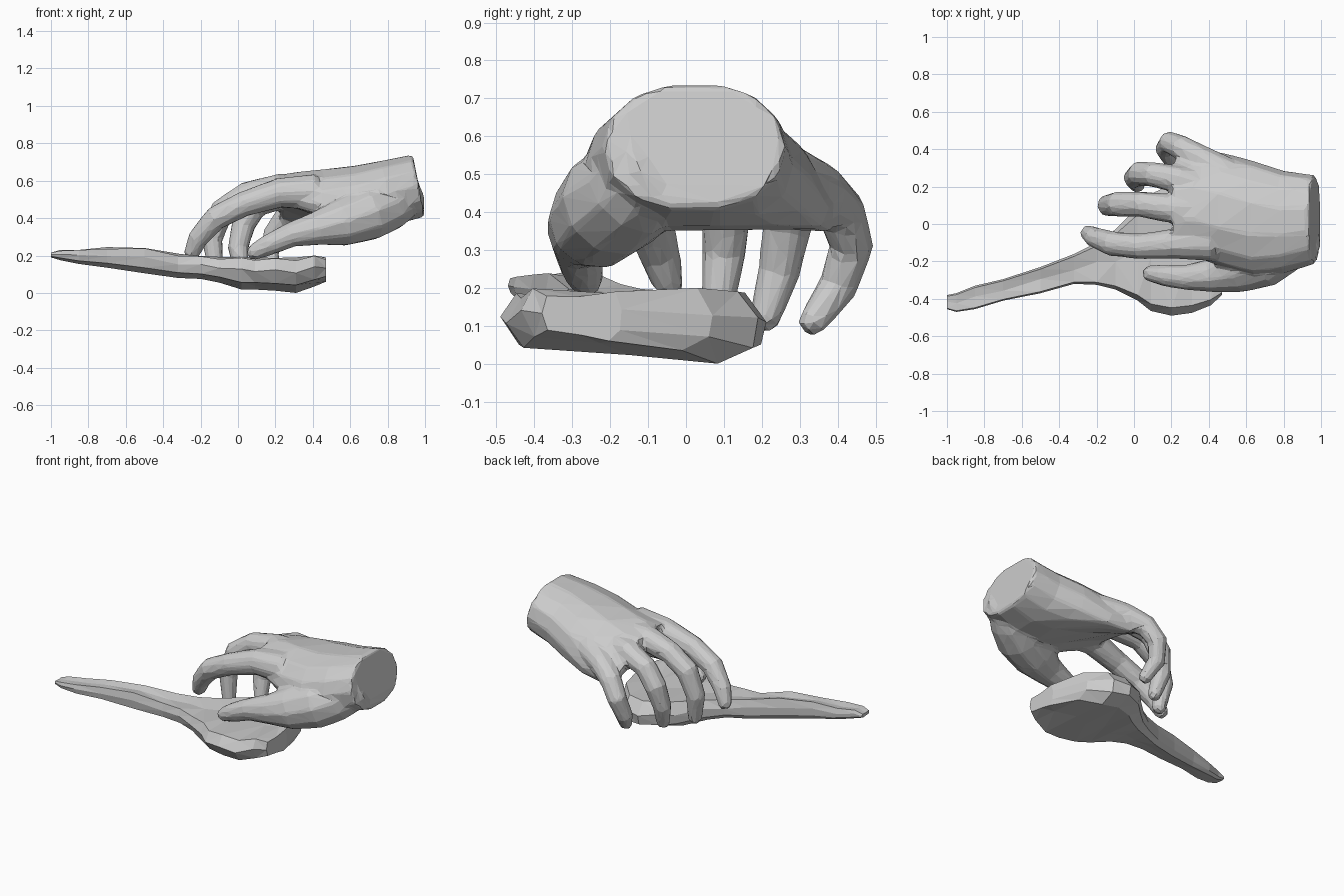
import bpy, bmesh
from math import cos, sin, pi
from mathutils import Vector


def loft(bm, rings):
    """Skin a list of equal-sized point rings and cap both ends."""
    rows = [[bm.verts.new(p) for p in ring] for ring in rings]
    n = len(rows[0])
    for a, b in zip(rows, rows[1:]):
        for i in range(n):
            j = (i + 1) % n
            bm.faces.new((a[i], a[j], b[j], b[i]))
    bm.faces.new(rows[0][::-1])
    bm.faces.new(rows[-1])


def digit(bm, path, n=10):
    """Tapered bent tube with a rounded tip; path = (x, y, z, radius)."""
    pts = [Vector(p[:3]) for p in path]
    rad = [p[3] for p in path]
    end = (pts[-1] - pts[-2]).normalized()
    pts.append(pts[-1] + end * rad[-1] * 0.6)
    rad.append(rad[-1] * 0.6)
    rings = []
    for i, (p, r) in enumerate(zip(pts, rad)):
        t = (pts[min(i + 1, len(pts) - 1)] - pts[max(i - 1, 0)]).normalized()
        u = Vector((0, 1, 0))
        u = (u - t * u.dot(t)).normalized()
        v = t.cross(u)
        rings.append([p + r * (u * cos(2 * pi * k / n) + v * sin(2 * pi * k / n))
                      for k in range(n)])
    loft(bm, rings)


def finish(bm, name):
    bmesh.ops.recalc_face_normals(bm, faces=bm.faces[:])
    me = bpy.data.meshes.new(name)
    bm.to_mesh(me)
    bm.free()
    ob = bpy.data.objects.new(name, me)
    bpy.context.collection.objects.link(ob)
    return ob


# Hand: wrist and palm, arched across the knuckles
hand = bmesh.new()
palm = [  # x, y min, y max, z min, z max, arch, roundness power
    (0.967, -0.215, 0.262, 0.405, 0.743, 0.0, 0.92),
    (0.80, -0.265, 0.285, 0.36, 0.71, 0.1, 0.9),
    (0.65, -0.285, 0.335, 0.35, 0.685, 0.4, 0.85),
    (0.48, -0.235, 0.38, 0.385, 0.665, 0.9, 0.8),
    (0.32, -0.175, 0.40, 0.44, 0.648, 1.2, 0.8),
    (0.22, -0.13, 0.35, 0.475, 0.63, 1.2, 0.8)]
rings = []
for x, y0, y1, z0, z1, arch, power in palm:
    ring = []
    cy, cz, hy, hz = (y0 + y1) / 2, (z0 + z1) / 2, (y1 - y0) / 2, (z1 - z0) / 2
    for k in range(14):
        c, s = cos(2 * pi * k / 14), sin(2 * pi * k / 14)
        y = cy + hy * abs(c) ** power * (1 if c > 0 else -1)
        dz = hz * abs(s) ** power * (1 if s > 0 else -1)
        ring.append((x - 0.2 * dz, y, cz + dz - arch * (y - 0.03) ** 2))
    rings.append(ring)
loft(hand, rings)

# Thumb with its fleshy base, then the four curled fingers
digits = [
    [(0.93, -0.05, 0.545, 0.11), (0.81, -0.13, 0.465, 0.135), (0.70, -0.19, 0.425, 0.148),
     (0.55, -0.24, 0.375, 0.13), (0.42, -0.275, 0.345, 0.093), (0.28, -0.285, 0.31, 0.068),
     (0.16, -0.275, 0.255, 0.059), (0.075, -0.262, 0.213, 0.042)],
    [(0.42, -0.10, 0.54, 0.10), (0.22, -0.105, 0.535, 0.082), (0.03, -0.12, 0.475, 0.069),
     (-0.12, -0.105, 0.40, 0.067), (-0.215, -0.07, 0.29, 0.056), (-0.25, -0.045, 0.205, 0.042)],
    [(0.42, 0.06, 0.55, 0.09), (0.22, 0.08, 0.56, 0.08), (0.04, 0.105, 0.525, 0.069),
     (-0.085, 0.107, 0.44, 0.069), (-0.14, 0.10, 0.29, 0.059), (-0.12, 0.08, 0.13, 0.043)],
    [(0.42, 0.19, 0.52, 0.085), (0.25, 0.235, 0.525, 0.075), (0.10, 0.265, 0.47, 0.067),
     (0.03, 0.27, 0.37, 0.067), (0.0, 0.245, 0.24, 0.057), (0.02, 0.205, 0.11, 0.041)],
    [(0.50, 0.265, 0.49, 0.09), (0.36, 0.345, 0.46, 0.076), (0.25, 0.41, 0.40, 0.066),
     (0.19, 0.437, 0.31, 0.06), (0.165, 0.40, 0.20, 0.053), (0.20, 0.33, 0.105, 0.04)]]
for path in digits:
    digit(hand, path)

# Fuse the digits into one skin and reduce it to low-poly facets
hand_ob = finish(hand, "gripping_hand")
m = hand_ob.modifiers.new("fuse", 'REMESH')
m.mode = 'VOXEL'
m.voxel_size = 0.013
m = hand_ob.modifiers.new("soften", 'SMOOTH')
m.factor = 0.5
m.iterations = 6
m = hand_ob.modifiers.new("facets", 'DECIMATE')
m.ratio = 0.05

# Chipped stone tool: broad lobe under the palm, long tapering blade
stone = bmesh.new()
sections = [  # x, y min, y max, z min, z max
    (-1.00, -0.455, -0.38, 0.19, 0.215),
    (-0.95, -0.47, -0.37, 0.175, 0.23),
    (-0.85, -0.455, -0.33, 0.155, 0.23),
    (-0.70, -0.41, -0.295, 0.135, 0.245),
    (-0.50, -0.37, -0.23, 0.105, 0.24),
    (-0.32, -0.32, -0.16, 0.08, 0.21),
    (-0.20, -0.325, -0.10, 0.075, 0.197),
    (-0.10, -0.35, -0.03, 0.055, 0.193),
    (0.02, -0.41, 0.09, 0.018, 0.19),
    (0.09, -0.465, 0.16, 0.018, 0.19),
    (0.20, -0.49, 0.212, 0.012, 0.187),
    (0.31, -0.475, 0.19, 0.0, 0.19),
    (0.41, -0.435, 0.07, 0.035, 0.2),
    (0.47, -0.38, -0.17, 0.06, 0.19)]
rings = []
for i, (x, y0, y1, z0, z1) in enumerate(sections):
    w, h = y1 - y0, z1 - z0
    chip = 0.04 * (-1) ** i  # alternate facets look knapped
    prof = [(0, 0.6 + chip), (0.06, 0.95 + chip), (0.5 + chip, 0.9), (0.92, 1.0),
            (1, 0.6 - chip), (0.98, 0.22), (0.84, 0.0), (0.45 - chip, 0.12), (0.07, 0.22)]
    rings.append([(x, y0 + a * w, z0 + b * h) for a, b in prof])
loft(stone, rings)
bmesh.ops.triangulate(stone, faces=stone.faces[:])
finish(stone, "stone_blade")
